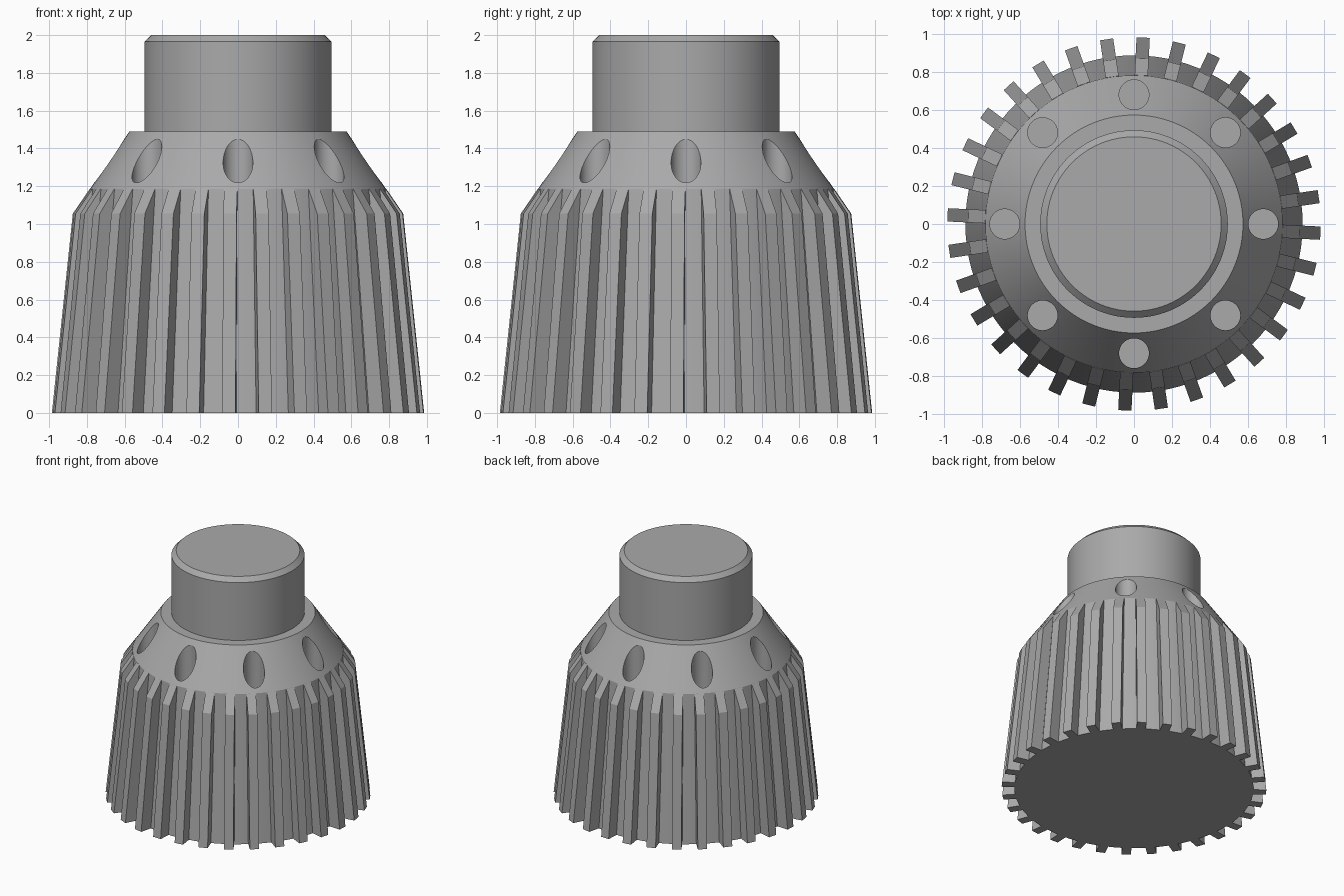
import bpy
import bmesh
from math import cos, sin, pi, radians
from mathutils import Matrix, Vector

SEGMENTS = 96
RIBS = 32
HOLES = 8

cube = bpy.data.objects.get("Cube")
if cube:
    bpy.data.objects.remove(cube, do_unlink=True)

# One plain grey for every part
grey = bpy.data.materials.new("plain_grey")
grey.use_nodes = True
colour = (0.4, 0.4, 0.4, 1)
grey.diffuse_color = colour
grey.node_tree.nodes["Principled BSDF"].inputs["Base Color"].default_value = colour


def add_object(name, bm):
    bmesh.ops.recalc_face_normals(bm, faces=bm.faces)
    mesh = bpy.data.meshes.new(name)
    bm.to_mesh(mesh)
    bm.free()
    mesh.materials.append(grey)
    obj = bpy.data.objects.new(name, mesh)
    bpy.context.collection.objects.link(obj)
    return obj


def activate(obj):
    bpy.ops.object.select_all(action="DESELECT")
    obj.select_set(True)
    bpy.context.view_layer.objects.active = obj


def lathe(name, profile):
    """Closed solid turned from (radius, height) points, capped at both ends."""
    bm = bmesh.new()
    rings = []
    for r, z in profile:
        angles = [2 * pi * i / SEGMENTS for i in range(SEGMENTS)]
        rings.append([bm.verts.new((r * cos(a), r * sin(a), z)) for a in angles])
    for low, high in zip(rings, rings[1:]):
        for i in range(SEGMENTS):
            j = (i + 1) % SEGMENTS
            bm.faces.new((low[i], low[j], high[j], high[i]))
    bm.faces.new(rings[0])
    bm.faces.new(rings[-1])
    return add_object(name, bm)


# Body with sloping shoulder, and chamfered neck above it
body = lathe("body", [(0.89, 0), (0.784, 1.185), (0.575, 1.49),
                      (0.495, 1.49), (0.495, 1.965), (0.46, 2)])

# Vertical round holes sunk into the shoulder
bm = bmesh.new()
for i in range(HOLES):
    spot = Matrix.Rotation(2 * pi * i / HOLES, 4, "Z") @ Vector((0.682, 0, 1.3))
    bmesh.ops.create_cone(bm, cap_ends=True, segments=32, radius1=0.079,
                          radius2=0.079, depth=0.5,
                          matrix=Matrix.Translation(spot))
cutter = add_object("hole_cutter", bm)
cutter.hide_render = True
cut = body.modifiers.new("holes", "BOOLEAN")
cut.operation = "DIFFERENCE"
cut.solver = "EXACT"
cut.object = cutter
activate(body)
bpy.ops.object.modifier_apply(modifier=cut.name)
bpy.data.objects.remove(cutter, do_unlink=True)
bpy.ops.object.shade_smooth_by_angle(angle=radians(25))

# Straight grip ribs, a quarter pitch off the axes
rib_profile = [(0.86, 0), (0.985, 0), (0.874, 1.055), (0.785, 1.185), (0.768, 1.17)]
half_width = 0.035
bm = bmesh.new()
for i in range(RIBS):
    turn = Matrix.Rotation(2 * pi * (i - 0.25) / RIBS, 4, "Z")
    sides = [[bm.verts.new(turn @ Vector((r, y, z))) for r, z in rib_profile]
             for y in (-half_width, half_width)]
    bm.faces.new(sides[0])
    bm.faces.new(sides[1])
    for a in range(len(rib_profile)):
        b = (a + 1) % len(rib_profile)
        bm.faces.new((sides[0][a], sides[0][b], sides[1][b], sides[1][a]))
add_object("grip_ribs", bm)
